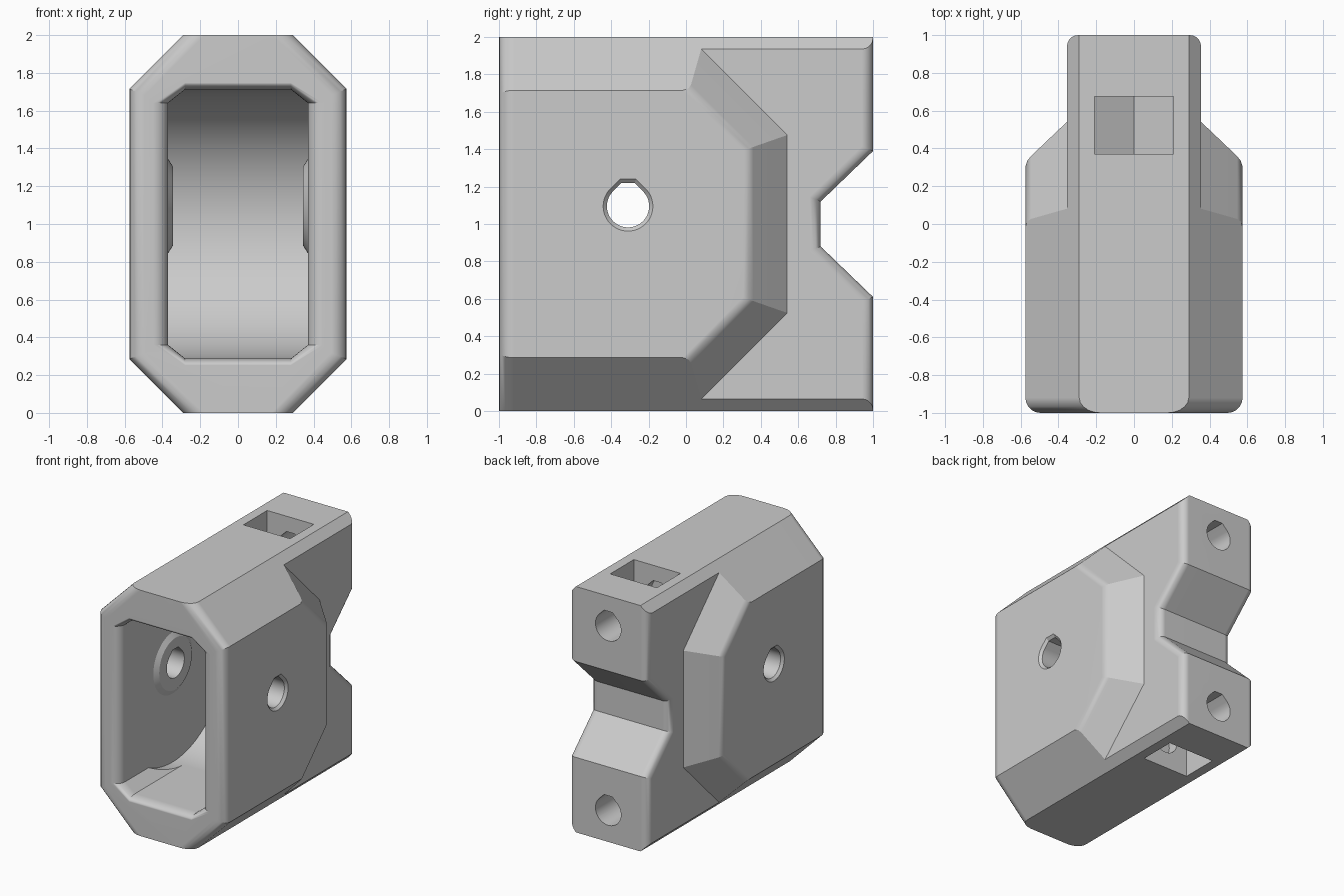
import bpy, bmesh
from math import sin, cos, pi, radians
from mathutils import Vector

if "Cube" in bpy.data.objects:
    bpy.data.objects.remove(bpy.data.objects["Cube"], do_unlink=True)


def finish(name, bm):
    bmesh.ops.recalc_face_normals(bm, faces=bm.faces)
    me = bpy.data.meshes.new(name)
    bm.to_mesh(me)
    bm.free()
    ob = bpy.data.objects.new(name, me)
    bpy.context.collection.objects.link(ob)
    return ob


def loft(rings):
    """Closed solid through rings with equal point counts."""
    bm = bmesh.new()
    vs = [[bm.verts.new(p) for p in ring] for ring in rings]
    n = len(vs[0])
    for a, b in zip(vs, vs[1:]):
        for i in range(n):
            j = (i + 1) % n
            bm.faces.new((a[i], a[j], b[j], b[i]))
    bm.faces.new(vs[0][::-1])
    bm.faces.new(vs[-1])
    bmesh.ops.recalc_face_normals(bm, faces=bm.faces)
    return bm


def boolean(target, tool, operation):
    mod = target.modifiers.new("cut", 'BOOLEAN')
    mod.object, mod.operation, mod.solver = tool, operation, 'EXACT'
    bpy.ops.object.select_all(action='DESELECT')
    bpy.context.view_layer.objects.active = target
    target.select_set(True)
    bpy.ops.object.modifier_apply(modifier=mod.name)
    bpy.data.objects.remove(tool, do_unlink=True)


def octagon(y, wide, narrow, tall, short):
    """Eight-sided section at y, centred on z = 1."""
    pts = [(wide, -short), (wide, short), (narrow, tall), (-narrow, tall),
           (-wide, short), (-wide, -short), (-narrow, -tall), (narrow, -tall)]
    return [Vector((x, y, 1 + z)) for x, z in pts]


def teardrop(r):
    """Round hole outline with a clipped peak, as (across, up) pairs."""
    pts = [(r * cos(a), r * sin(a)) for a in
           (radians(135 + 270 * i / 36) for i in range(37))]
    return pts + [(0.32 * r, 1.09 * r), (-0.32 * r, 1.09 * r)]


def circle(x, r, y, z, n=64):
    return [(x, y + r * cos(2 * pi * i / n), z + r * sin(2 * pi * i / n)) for i in range(n)]


# Main housing: eight-sided bar with rounded front edges
bm = loft([octagon(-1, 0.575, 0.29, 1, 0.715), octagon(1.2, 0.575, 0.29, 1, 0.715)])
front = [e for e in bm.edges if all(v.co.y < -0.99 for v in e.verts)
         and abs(e.verts[0].co.z - e.verts[1].co.z) > 0.1]
bmesh.ops.bevel(bm, geom=front, offset=0.08, segments=5, profile=0.5, affect='EDGES')
housing = finish("housing", bm)

# Narrow rear tail with a notched, rounded back
profile = [(-1.2, -0.2), (1, -0.2), (1, 0.61), (0.72, 0.88),
           (0.72, 1.12), (1, 1.39), (1, 2.2), (-1.2, 2.2)]
bm = loft([[(x, y, z) for y, z in profile] for x in (-0.355, 0.355)])
back = [e for e in bm.edges if all(v.co.y > 0.5 for v in e.verts)
        and abs(e.verts[0].co.x - e.verts[1].co.x) < 0.01]
bmesh.ops.bevel(bm, geom=back, offset=0.06, segments=5, profile=0.5, affect='EDGES')
envelope = finish("tail_envelope", bm)

# Tapered shoulders on both sides, softened at the outer rim
bm = bmesh.new()
for w, e in ((0.34, -0.015), (0.545, 0.18), (0.565, 0.205), (0.575, 0.235), (0.6, 0.5)):
    end, slope = 0.54 - e, 1.015 - 1.35 * e
    for y, h in ((end, slope - end), (slope - 1.3, 1.3), (-1.3, 1.3)):
        for sx in (-1, 1):
            for sz in (-1, 1):
                bm.verts.new((sx * w, y, 1 + sz * h))
hull = bmesh.ops.convex_hull(bm, input=bm.verts)
junk = {g for g in hull["geom_interior"] + hull["geom_unused"]
        if isinstance(g, bmesh.types.BMVert)}
bmesh.ops.delete(bm, geom=list(junk), context='VERTS')
bmesh.ops.dissolve_limit(bm, angle_limit=0.01, verts=bm.verts, edges=bm.edges)
boolean(envelope, finish("shoulders", bm), 'UNION')
boolean(housing, envelope, 'INTERSECT')

# Front opening with a rounded mouth
r = 0.08
steps = [(-1.05, r)]
for i in range(7):
    a = pi / 2 * (1 - i / 6)
    steps.append((-1 + r * (1 - sin(a)), r * (1 - cos(a))))
steps.append((-0.31, 0))
bm = loft([octagon(y, 0.37 + o, 0.28, 0.712 + 0.45 * o, 0.64) for y, o in steps])
boolean(housing, finish("opening_cutter", bm), 'DIFFERENCE')

# Round inner chamber
bm = loft([circle(x, 0.712, -0.31, 1, 96) for x in (-0.37, 0.37)])
boolean(housing, finish("chamber_cutter", bm), 'DIFFERENCE')

# Raised bosses around the axle hole, inside both walls
for s in (-1, 1):
    bm = loft([circle(s * 0.345, 0.21, -0.31, 1.095), circle(s * 0.4, 0.298, -0.31, 1.095)])
    boolean(housing, finish("axle_boss", bm), 'UNION')

# Axle hole with chamfered rims
bm = loft([[(x, -0.31 + u, 1.095 + v) for u, v in teardrop(rad)] for x, rad in
           ((-0.595, 0.153), (-0.555, 0.113), (0.555, 0.113), (0.595, 0.153))])
boolean(housing, finish("axle_cutter", bm), 'DIFFERENCE')

# Nut slots with pointed ends, and screw holes from the back
for s in (-1, 1):
    slot = [(-0.21, 1.2), (-0.21, 0.63), (0, 0.508), (0.21, 0.63), (0.21, 1.2)]
    bm = loft([[(x, y, 1 + s * h) for x, h in slot] for y in (0.37, 0.675)])
    boolean(housing, finish("nut_slot_cutter", bm), 'DIFFERENCE')
    bm = loft([[(u, y, 1 + s * 0.75 + v) for u, v in teardrop(0.115)] for y in (0.28, 1.1)])
    boolean(housing, finish("screw_cutter", bm), 'DIFFERENCE')

# Single grey finish
grey = bpy.data.materials.new("grey")
grey.use_nodes = True
colour = (0.6, 0.6, 0.6, 1)
grey.diffuse_color = colour
grey.node_tree.nodes["Principled BSDF"].inputs["Base Color"].default_value = colour
housing.data.materials.clear()
housing.data.materials.append(grey)
for p in housing.data.polygons:
    p.material_index = 0

# Smooth fillets, crisp edges
bpy.ops.object.select_all(action='DESELECT')
bpy.context.view_layer.objects.active = housing
housing.select_set(True)
bpy.ops.object.shade_smooth_by_angle(angle=radians(28))
weighted = housing.modifiers.new("even_normals", 'WEIGHTED_NORMAL')
weighted.keep_sharp = True
